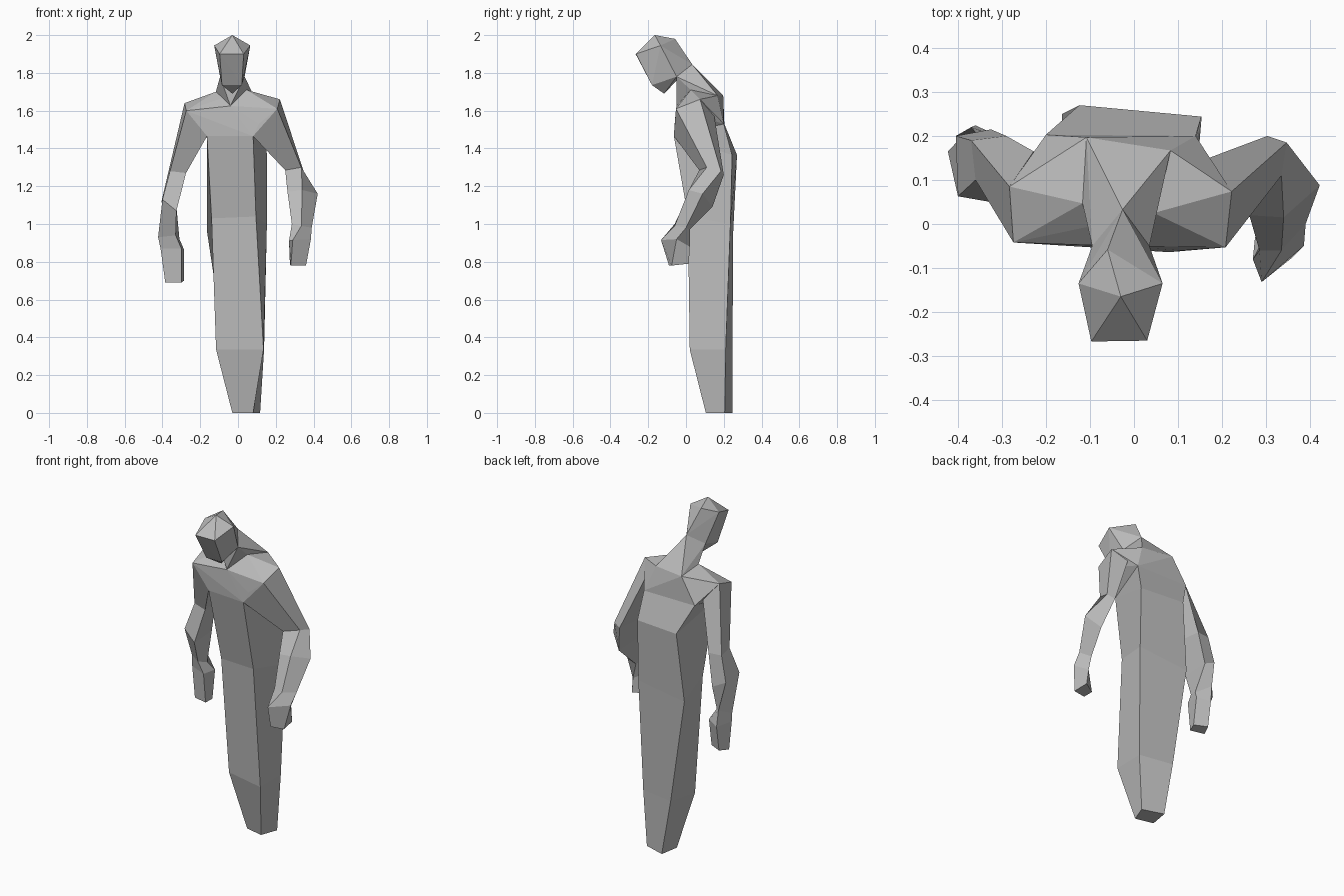
import bpy
import bmesh

cube = bpy.data.objects.get("Cube")
if cube:
    bpy.data.objects.remove(cube, do_unlink=True)

# One plain grey for the whole figure
grey = bpy.data.materials.new("stone_grey")
grey.use_nodes = True
colour = (0.5, 0.5, 0.5, 1.0)
grey.diffuse_color = colour
grey.node_tree.nodes["Principled BSDF"].inputs["Base Color"].default_value = colour


def add_object(name, bm):
    """Turn a bmesh into a flat shaded grey object."""
    bmesh.ops.recalc_face_normals(bm, faces=bm.faces)
    mesh = bpy.data.meshes.new(name)
    bm.to_mesh(mesh)
    bm.free()
    mesh.materials.append(grey)
    part = bpy.data.objects.new(name, mesh)
    bpy.context.collection.objects.link(part)
    return part


def loft(name, rings):
    """Skin a closed tube through matching cross-sections and cap its ends."""
    bm = bmesh.new()
    loops = [[bm.verts.new(point) for point in ring] for ring in rings]
    for lower, upper in zip(loops, loops[1:]):
        count = len(lower)
        for i in range(count):
            j = (i + 1) % count
            bm.faces.new((lower[i], lower[j], upper[j], upper[i]))
    bm.faces.new(loops[0])
    bm.faces.new(loops[-1])
    return add_object(name, bm)


def faceted(name, points):
    """Wrap a faceted solid around a few corner points."""
    bm = bmesh.new()
    for point in points:
        bm.verts.new(point)
    result = bmesh.ops.convex_hull(bm, input=bm.verts)
    loose = {v for v in result["geom_interior"] if isinstance(v, bmesh.types.BMVert)}
    bmesh.ops.delete(bm, geom=list(loose), context="VERTS")
    return add_object(name, bm)


# Corners shared by the chest, neck and arms
collar = (-.04, -.05, 1.625)
neck_left, neck_right = (.045, .025, 1.71), (-.117, .047, 1.7)
back_left, back_right = (.083, .167, 1.68), (-.108, .197, 1.68)
nape = (-.026, .033, 1.845)
shoulder_left, shoulder_right = (.222, .074, 1.66), (-.283, .085, 1.64)
sleeve_left, sleeve_right = (.208, -.053, 1.61), (-.274, -.042, 1.6)
breast_left, breast_right = (.11, -.06, 1.53), (-.185, -.045, 1.53)
armpit_left, armpit_right = (.08, -.064, 1.465), (-.164, -.045, 1.465)
blade_left, blade_right = (.14, .2, 1.53), (-.2, .203, 1.53)
jaw_left, jaw_right = (.035, -.05, 1.78), (-.095, -.05, 1.78)

# Robe: front right, front left, back left, back right at each level
loft("robe", [
    [(-.03, .13, 0), (.08, .105, 0), (.117, .205, 0), (-.01, .245, 0)],
    [(-.116, .08, .335), (.135, .02, .335), (.138, .21, .335), (-.07, .246, .335)],
    [(-.14, .04, 1.03), (.095, .01, 1.04), (.153, .235, 1), (-.164, .25, .96)],
    [armpit_right, armpit_left, (.153, .244, 1.365), (-.124, .27, 1.365)],
    [breast_right, breast_left, blade_left, blade_right],
])

# Chest and shoulders
faceted("shoulders", [
    collar, neck_left, neck_right, back_left, back_right,
    shoulder_left, shoulder_right, sleeve_left, sleeve_right,
    breast_left, breast_right, blade_left, blade_right,
    armpit_left, armpit_right,
])

# Bent neck
faceted("neck", [collar, neck_left, neck_right, back_left, back_right,
                 nape, jaw_left, jaw_right])

# Bowed head: crown, temples, brow, jaw and chin
faceted("head", [
    (-.03, -.165, 2), (-.06, -.058, 1.98), nape,
    (.065, -.135, 1.945), (-.126, -.135, 1.945),
    (.03, -.265, 1.9), (-.097, -.267, 1.9),
    (.02, -.18, 1.735), (-.085, -.18, 1.735),
    jaw_left, jaw_right, (-.03, -.116, 1.69),
])

# Arms: shoulder, elbow, forearm, wrist, knuckles and fingertips
loft("left_arm", [
    [armpit_left, sleeve_left, shoulder_left, (.17, .15, 1.57)],
    [(.25, .07, 1.285), (.335, .11, 1.3), (.347, .185, 1.28), (.303, .2, 1.26)],
    [(.262, .02, 1.17), (.34, .015, 1.18), (.422, .088, 1.16), (.35, .14, 1.09)],
    [(.285, -.06, 1), (.335, -.06, .99), (.39, 0, .98), (.32, .02, .97)],
    [(.27, -.08, .91), (.29, -.132, .915), (.386, -.05, .92), (.34, .02, .88)],
    [(.275, -.03, .785), (.28, -.09, .78), (.36, -.076, .78), (.35, .015, .79)],
])
loft("right_arm", [
    [armpit_right, sleeve_right, shoulder_right, (-.228, .165, 1.56)],
    [(-.275, .08, 1.27), (-.36, .1, 1.28), (-.37, .19, 1.27), (-.29, .2, 1.27)],
    [(-.326, .05, 1.07), (-.4, .063, 1.13), (-.405, .2, 1.12), (-.325, .215, 1.08)],
    [(-.33, .09, .94), (-.423, .165, .93), (-.37, .22, .95), (-.31, .15, .92)],
    [(-.3, .1, .87), (-.41, .15, .87), (-.36, .224, .85), (-.286, .19, .865)],
    [(-.3, .12, .69), (-.385, .14, .69), (-.36, .2, .7), (-.286, .165, .7)],
])
